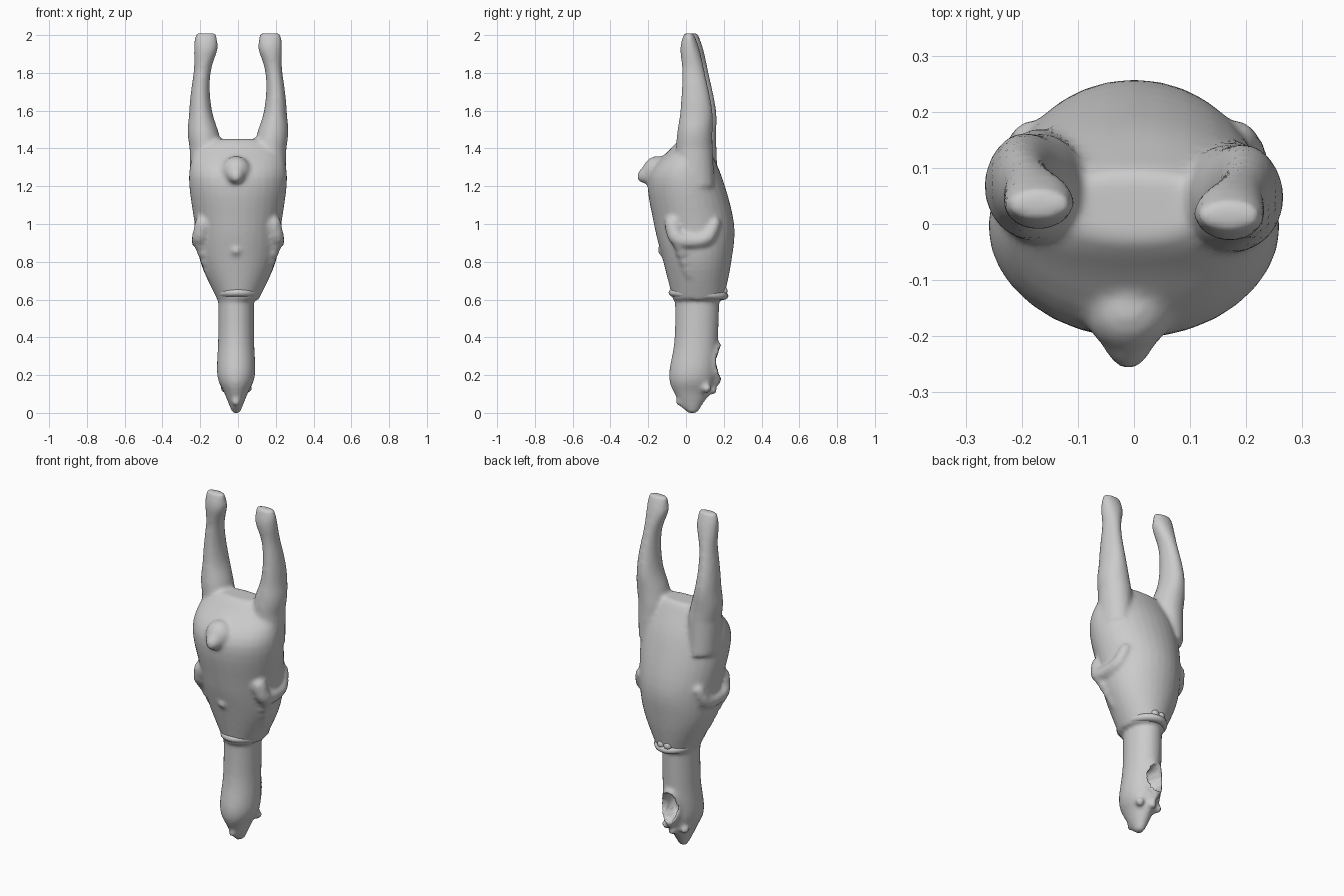
import bpy, bmesh
from math import sin, cos, tau
from mathutils import Matrix, Vector

cube = bpy.data.objects.get("Cube")
if cube:
    bpy.data.objects.remove(cube, do_unlink=True)

# One rubber colour for the whole toy
GREY = (0.6, 0.6, 0.6, 1)
rubber = bpy.data.materials.new("grey rubber")
rubber.use_nodes = True
rubber.diffuse_color = GREY
rubber.node_tree.nodes["Principled BSDF"].inputs["Base Color"].default_value = GREY

HEAD_X = -0.01      # the head and tail hang slightly off centre
MOUTH_Z = 0.27
MOUTH_WIDTH = 0.045
MOUTH_HEIGHT = 0.085


def spline(rows, steps=5):
    """Smooth curve through the given rows."""
    rows = [Vector(row) for row in rows]
    padded = [rows[0]] + rows + [rows[-1]]
    curve = []
    for before, start, end, after in zip(padded, padded[1:], padded[2:], padded[3:]):
        leave = (end - before) / 2
        arrive = (after - start) / 2
        for step in range(steps):
            t = step / steps
            ease = t * t * (3 - 2 * t)
            curve.append(start.lerp(end, ease) + leave * t * (1 - t) ** 2 - arrive * t * t * (1 - t))
    return curve + [rows[-1]]


def loft(bm, rows, centre_x, sides=32, shift=0):
    """Closed oval tube; each row is height, half width, front, back."""
    rings = []
    for height, half_width, front, back in spline(rows):
        middle, half_depth = (front + back) / 2 + shift, (back - front) / 2
        ring = []
        for side in range(sides):
            angle = tau * side / sides
            x = centre_x(height) + half_width * cos(angle)
            ring.append(bm.verts.new((x, middle + half_depth * sin(angle), height)))
        rings.append(ring)
    for low, high in zip(rings, rings[1:]):
        for side in range(sides):
            bm.faces.new((low[side - 1], low[side], high[side], high[side - 1]))
    bm.faces.new(reversed(rings[0]))
    bm.faces.new(rings[-1])


def blob(bm, place, radius):
    matrix = Matrix.Translation(place)
    bmesh.ops.create_uvsphere(bm, u_segments=16, v_segments=10, radius=radius, matrix=matrix)


def limb(bm, path, thick, thin):
    """Row of overlapping balls that tapers along a path."""
    places = spline(path)
    for index, place in enumerate(places):
        taper = index / (len(places) - 1)
        blob(bm, place, thick + (thin - thick) * taper)


bm = bmesh.new()

# Hanging head and neck
loft(bm, [
    (0, 0.02, 0.01, 0.06),
    (0.1, 0.06, -0.06, 0.12),
    (0.2, 0.1, -0.09, 0.16),
    (0.4, 0.095, -0.06, 0.17),
    (0.7, 0.095, -0.06, 0.18),
], lambda height: HEAD_X)

# Plump torso
loft(bm, [
    (0.6, 0.11, -0.07, 0.2),
    (0.8, 0.2, -0.12, 0.24),
    (1, 0.23, -0.17, 0.255),
    (1.25, 0.26, -0.2, 0.19),
    (1.4, 0.22, -0.08, 0.12),
    (1.45, 0.14, -0.03, 0.09),
], lambda height: 0)

# Legs bow outwards; the right one sits slightly further back
leg = [
    (1.2, 0.08, -0.06, 0.15),
    (1.45, 0.085, -0.05, 0.14),
    (1.6, 0.06, -0.03, 0.14),
    (1.8, 0.045, -0.02, 0.1),
    (1.93, 0.063, -0.03, 0.07),
    (2.01, 0.055, -0.01, 0.04),
]
for side, shift in ((1, 0), (-1, 0.02)):
    loft(bm, leg, lambda height: side * (0.17 + 0.03 * max(0, sin((height - 1.4) * 6))), shift=shift)

# Folded wings on both sides, and the eyes
for side in (-1, 1):
    shoulder = (side * 0.185, -0.07, 1)
    elbow = (side * 0.205, -0.04, 0.92)
    feathers = (side * 0.205, 0.1, 0.92)
    tip = (side * 0.185, 0.15, 1)
    limb(bm, [shoulder, elbow, feathers, tip], thick=0.045, thin=0.035)
    limb(bm, [elbow, (side * 0.14, 0.02, 0.74)], thick=0.04, thin=0.035)
    blob(bm, (HEAD_X + side * 0.06, 0.11, 0.13), radius=0.025)

# Pointed tail and small belly bump
limb(bm, [(HEAD_X, -0.15, 1.28), (HEAD_X, -0.23, 1.25)], thick=0.08, thin=0.03)
blob(bm, (HEAD_X, -0.12, 0.86), radius=0.03)

# Comb lobes and beak lumps along the head
for y, z in ((0.16, 0.17), (0.14, 0.12), (0.1, 0.1), (0.03, 0.03), (0, 0.04), (-0.03, 0.06)):
    blob(bm, (HEAD_X, y, z), radius=0.025)

# Raised edge around the mouth, standing out most at its ends
for step in range(20):
    angle = tau * step / 20
    x = HEAD_X + MOUTH_WIDTH * cos(angle)
    y = 0.15 + 0.025 * sin(angle) ** 2
    blob(bm, (x, y, MOUTH_Z + MOUTH_HEIGHT * sin(angle)), radius=0.017)

# Fuse everything into one soft skin
mesh = bpy.data.meshes.new("bird_body")
bm.to_mesh(mesh)
bm.free()
body = bpy.data.objects.new("bird_body", mesh)
bpy.context.collection.objects.link(body)
fuse = body.modifiers.new("fuse", "REMESH")
fuse.mode = "VOXEL"
fuse.voxel_size = 0.012
fuse.use_smooth_shade = True
soften = body.modifiers.new("soften", "SMOOTH")
soften.factor = 0.5
soften.iterations = 5
depsgraph = bpy.context.evaluated_depsgraph_get()
skin = bpy.data.meshes.new_from_object(body.evaluated_get(depsgraph))
body.modifiers.clear()
body.data = skin
skin.materials.clear()
skin.materials.append(rubber)

# Press in the hollow of the open mouth
for vertex in skin.vertices:
    across = (vertex.co.x - HEAD_X) / MOUTH_WIDTH
    along = (vertex.co.z - MOUTH_Z) / MOUTH_HEIGHT
    inside = 1 - across ** 2 - along ** 2
    if inside > 0 and vertex.co.y > 0.08:
        vertex.co.y -= 0.08 * min(1, 3 * inside)

# Rolled collar, lower at the back
bpy.ops.mesh.primitive_torus_add(
    major_segments=48, minor_segments=12, major_radius=0.11, minor_radius=0.022,
    location=(0, 0.066, 0.628), rotation=(-0.06, 0, 0))
collar = bpy.context.object
collar.name = "collar"
collar.scale = (0.9, 1.2, 1)
collar.data.materials.append(rubber)
collar.data.shade_smooth()

# Knot at the back of the collar
bm = bmesh.new()
for x in (-0.02, 0.02):
    blob(bm, (x, 0.195, 0.645), radius=0.025)
knot_mesh = bpy.data.meshes.new("collar_knot")
bm.to_mesh(knot_mesh)
bm.free()
knot_mesh.materials.append(rubber)
knot_mesh.shade_smooth()
knot = bpy.data.objects.new("collar_knot", knot_mesh)
bpy.context.collection.objects.link(knot)
